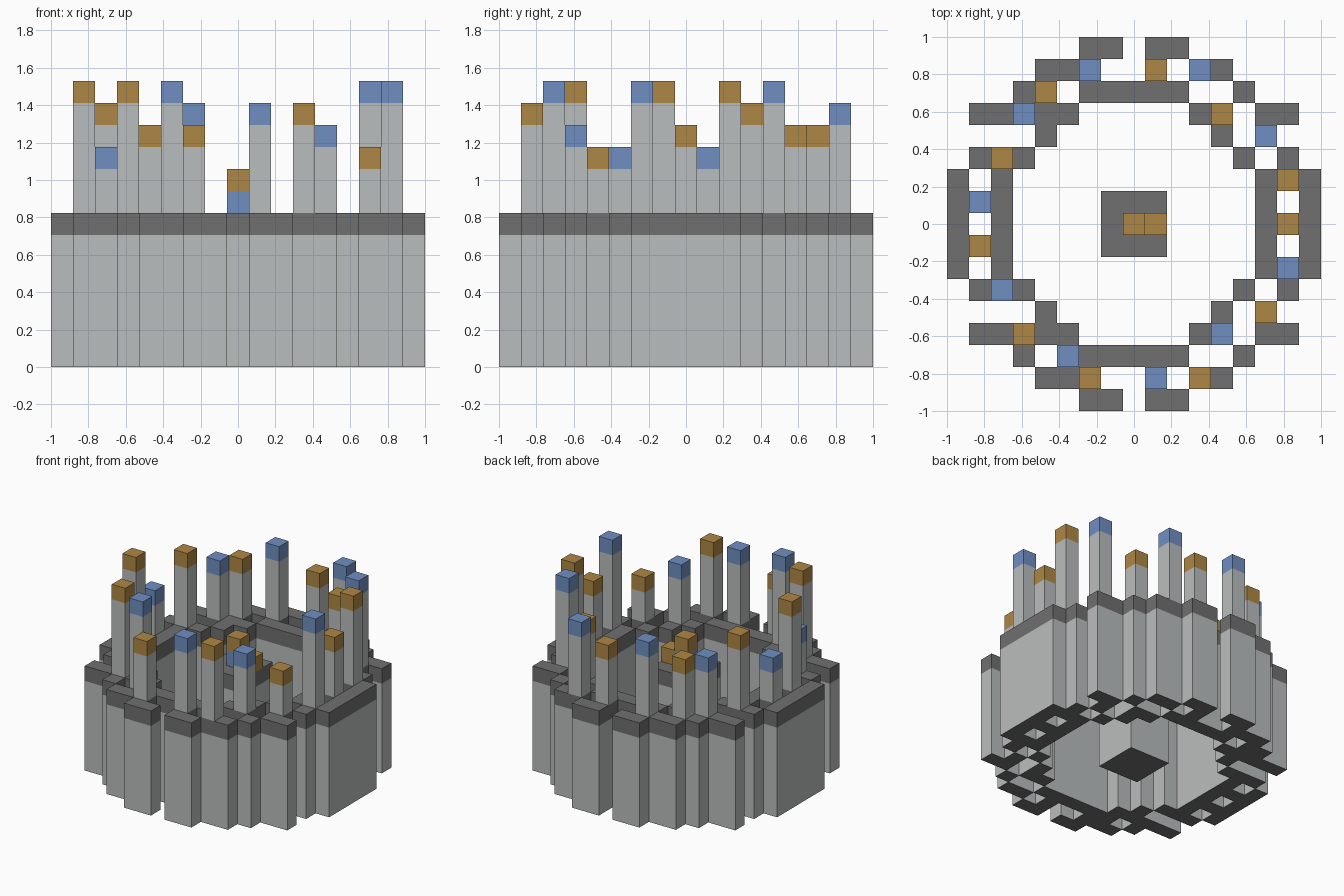
import bpy
import bmesh
from mathutils import Vector

if "Cube" in bpy.data.objects:
    bpy.data.objects.remove(bpy.data.objects["Cube"], do_unlink=True)

U = 2 / 17      # edge of one block
WALL = 7        # wall height in blocks


def material(name, rgb):
    mat = bpy.data.materials.new(name)
    mat.use_nodes = True
    mat.diffuse_color = (*rgb, 1)
    mat.node_tree.nodes["Principled BSDF"].inputs["Base Color"].default_value = (*rgb, 1)
    return mat


STONE = material("pale_stone", (0.49, 0.515, 0.51))
COPING = material("dark_stone", (0.16, 0.16, 0.16))
BLUE = material("blue", (0.16, 0.275, 0.54))
AMBER = material("amber", (0.43, 0.245, 0.058))


def finish(bm, name, mats):
    mesh = bpy.data.meshes.new(name)
    bmesh.ops.remove_doubles(bm, verts=bm.verts, dist=U / 100)
    bm.normal_update()
    bm.to_mesh(mesh)
    bm.free()
    for mat in mats:
        mesh.materials.append(mat)
    bpy.context.collection.objects.link(bpy.data.objects.new(name, mesh))


def quad(bm, corners, index):
    face = bm.faces.new([bm.verts.new(Vector(c) * U) for c in corners])
    face.material_index = index


def column(bm, x, y, low, high, index, cells=(), top=None, bottom=None):
    """Upright block column; sides touching another cell are left open."""
    for dx, dy in ((1, 0), (0, 1), (-1, 0), (0, -1)):
        if (x + dx, y + dy) in cells:
            continue
        ax, ay = x + (dx + dy) / 2, y + (dy - dx) / 2
        bx, by = x + (dx - dy) / 2, y + (dy + dx) / 2
        quad(bm, [(ax, ay, low), (bx, by, low), (bx, by, high), (ax, ay, high)], index)
    ring = [(x - .5, y - .5), (x + .5, y - .5), (x + .5, y + .5), (x - .5, y + .5)]
    if top is not None:
        quad(bm, [(*p, high) for p in ring], top)
    if bottom is not None:
        quad(bm, [(*p, low) for p in reversed(ring)], bottom)


def block_run(x, y, across=1, deep=1):
    return {(x + i, y + j) for i in range(across) for j in range(deep)}


# Posts by cap colour and height in blocks
POSTS = {
    ("blue", 10): [(-7, 1), (-6, -3)],
    ("blue", 11): [(-5, 5), (4, -5)],
    ("blue", 12): [(-2, 7), (3, 7), (1, -7)],
    ("blue", 13): [(6, 4), (7, -2), (-3, -6)],
    ("amber", 10): [(6, -4)],
    ("amber", 11): [(1, 7), (-4, 6), (4, 5), (7, 0), (-2, -7)],
    ("amber", 12): [(-6, 3), (3, -7)],
    ("amber", 13): [(7, 2), (-7, -1), (-5, -5)],
}
post_cells = {cell for group in POSTS.values() for cell in group}

# One quarter of the ring wall, mirrored both ways; posts stand on blocks of their own
quarter = set().union(
    block_run(1, 8, across=2), block_run(3, 7, across=2),
    block_run(0, 6, across=3), block_run(5, 6),
    block_run(3, 5, across=2), block_run(6, 5, across=2),
    block_run(4, 4), block_run(5, 3), block_run(7, 3),
    block_run(6, 0, deep=3), block_run(8, 0, deep=3))
ring_cells = {(x * sx, y * sy) for x, y in quarter for sx in (1, -1) for sy in (1, -1)}
ring_cells |= post_cells
plinth_cells = block_run(-1, -1, across=3, deep=3)

# Ring wall and central plinth: pale sides, dark coping and underside
for name, cells in (("ring_wall", ring_cells), ("central_plinth", plinth_cells)):
    bm = bmesh.new()
    for x, y in sorted(cells):
        column(bm, x, y, 0, WALL - 1, 0, cells, bottom=1)
        column(bm, x, y, WALL - 1, WALL, 1, cells,
               top=None if (x, y) in post_cells else 1)
    finish(bm, name, (STONE, COPING))

# Posts with coloured caps
for (colour, height), group in POSTS.items():
    for number, (x, y) in enumerate(group, 1):
        bm = bmesh.new()
        column(bm, x, y, WALL, height - 1, 0)
        column(bm, x, y, height - 1, height, 1, top=1)
        finish(bm, f"{colour}_post_{height}_{number}",
               (STONE, BLUE if colour == "blue" else AMBER))

# Small blocks on the central plinth
for name, x, level, mat in (("plinth_blue_block", 0, WALL, BLUE),
                            ("plinth_upper_amber_block", 0, WALL + 1, AMBER),
                            ("plinth_lower_amber_block", 1, WALL, AMBER)):
    bm = bmesh.new()
    column(bm, x, 0, level, level + 1, 0, top=0)
    finish(bm, name, (mat,))
